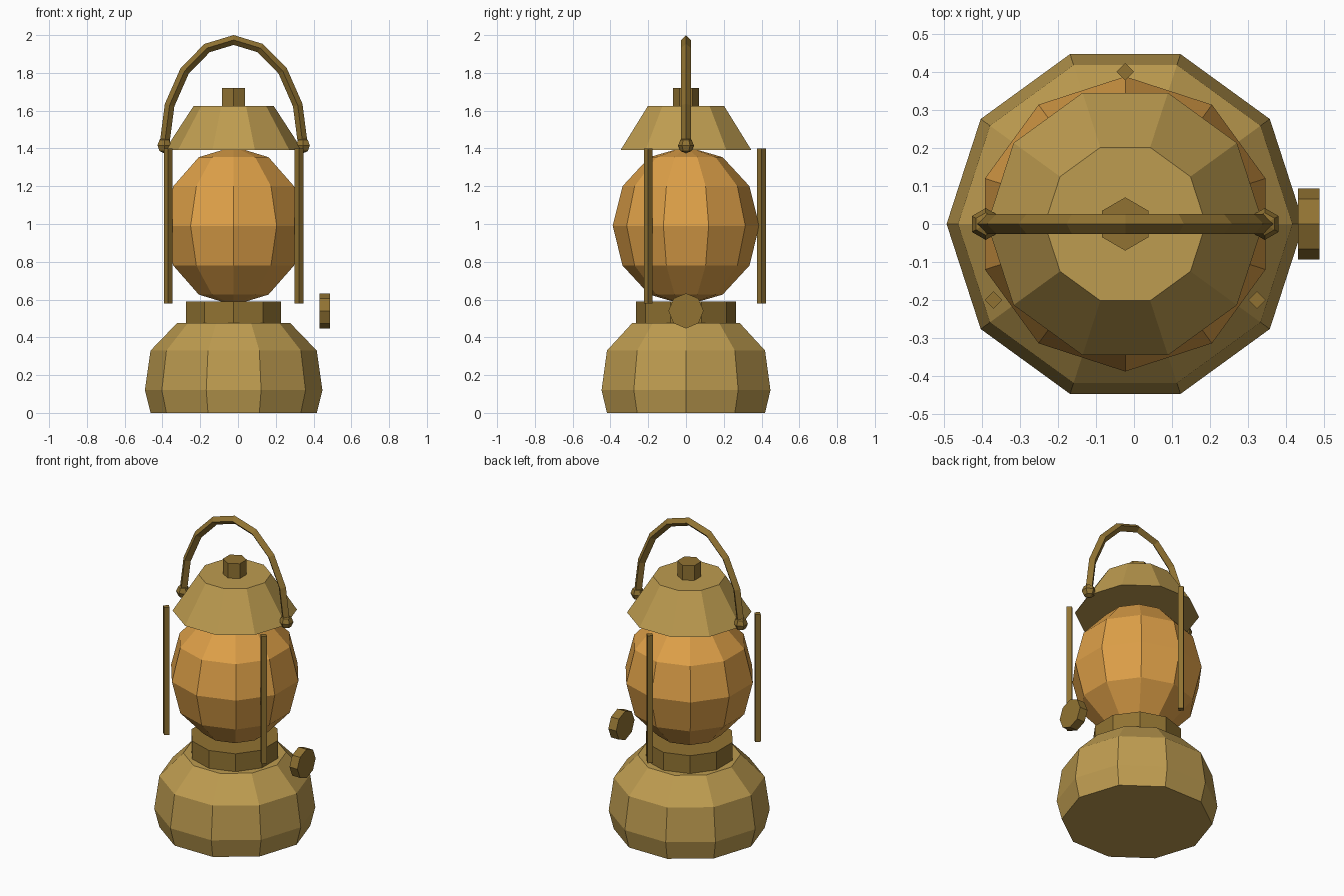
import bpy, bmesh
from math import sin, cos, pi, radians
from mathutils import Vector, Matrix

if "Cube" in bpy.data.objects:
    bpy.data.objects.remove(bpy.data.objects["Cube"])

CX = -0.023  # lantern axis


def material(name, rgb):
    m = bpy.data.materials.new(name)
    m.diffuse_color = (*rgb, 1.0)
    m.use_nodes = True
    m.node_tree.nodes["Principled BSDF"].inputs["Base Color"].default_value = m.diffuse_color
    return m


BRASS = material("brass", (0.515, 0.333, 0.080))
DARK = material("dark_brass", (0.283, 0.171, 0.032))
AMBER = material("amber_glass", (0.73, 0.352, 0.065))


def finish(name, bm, mat):
    bmesh.ops.recalc_face_normals(bm, faces=bm.faces)
    me = bpy.data.meshes.new(name)
    bm.to_mesh(me)
    bm.free()
    me.materials.append(mat)
    ob = bpy.data.objects.new(name, me)
    bpy.context.collection.objects.link(ob)
    return ob


def skin(bm, rings):
    """Join rings of vertices with quads (triangles at poles), cap open ends."""
    for a, b in zip(rings, rings[1:]):
        n = max(len(a), len(b))
        for i in range(n):
            j = (i + 1) % n
            quad = [a[i % len(a)], a[j % len(a)], b[j % len(b)], b[i % len(b)]]
            bm.faces.new(list(dict.fromkeys(quad)))
    for end in (rings[0], rings[-1]):
        if len(end) > 2:
            bm.faces.new(end)


def lathe(name, profile, sides, mat, centre=(CX, 0, 0), phase=0.0, matrix=None):
    """Turn (radius, z) points about a vertical axis."""
    bm = bmesh.new()
    rings = []
    for r, z in profile:
        if r < 1e-5:
            rings.append([bm.verts.new((0, 0, z))])
        else:
            angles = [phase + 2 * pi * i / sides for i in range(sides)]
            rings.append([bm.verts.new((r * cos(a), r * sin(a), z)) for a in angles])
    skin(bm, rings)
    if matrix:
        bm.transform(matrix)
    bm.transform(Matrix.Translation(centre))
    return finish(name, bm, mat)


def ball(r, half_height, rings):
    pts = [(r * sin(pi * i / rings), -half_height * cos(pi * i / rings))
           for i in range(rings + 1)]
    return pts


# Fuel tank, burner collar, glass globe, hood and top knob
lathe("fuel_tank", [(0.44, 0), (0.47, 0.12), (0.44, 0.33), (0.30, 0.475)], 10, BRASS)
lathe("burner_collar", [(0.264, 0.46), (0.264, 0.59)], 10, DARK, phase=pi / 2)
lathe("glass_globe", ball(0.388, 0.42, 6), 10, AMBER, centre=(CX, 0, 0.99), phase=pi / 2)
lathe("hood", [(0.363, 1.393), (0.212, 1.625)], 10, BRASS)
lathe("top_knob", [(0.07, 1.61), (0.07, 1.72)], 6, DARK, phase=pi / 2)

# Three guard rods around the globe
for k, deg in enumerate((90, 210, 330)):
    a = radians(deg)
    lathe(f"guard_rod_{k + 1}", [(0.023, 0.58), (0.023, 1.40)], 4, DARK,
          centre=(CX + 0.4 * cos(a), 0.4 * sin(a), 0))

# Wick adjuster wheel on the right side
lathe("wick_wheel", [(0.093, -0.028), (0.093, 0.028)], 8, DARK,
      centre=(0.46, 0, 0.54), matrix=Matrix.Rotation(pi / 2, 4, 'Y'))

# Arched carrying handle with a diamond cross-section
A, H, Z0, R = 0.367, 0.558, 1.416, 0.026
bm = bmesh.new()
rings = []
for i in range(9):
    t = pi * i / 8
    p = Vector((CX + A * cos(t), 0, Z0 + H * sin(t)))
    n = Vector((cos(t) / A, 0, sin(t) / H)).normalized()
    y = Vector((0, 1, 0))
    rings.append([bm.verts.new(p + d * R) for d in (n, y, -n, -y)])
skin(bm, rings)
finish("carry_handle", bm, DARK)

# Handle pivots
for side, label in ((-1, "left"), (1, "right")):
    lathe(f"handle_pivot_{label}", ball(0.042, 0.042, 4), 6, DARK,
          centre=(CX + side * A, 0, Z0), phase=pi / 2)
